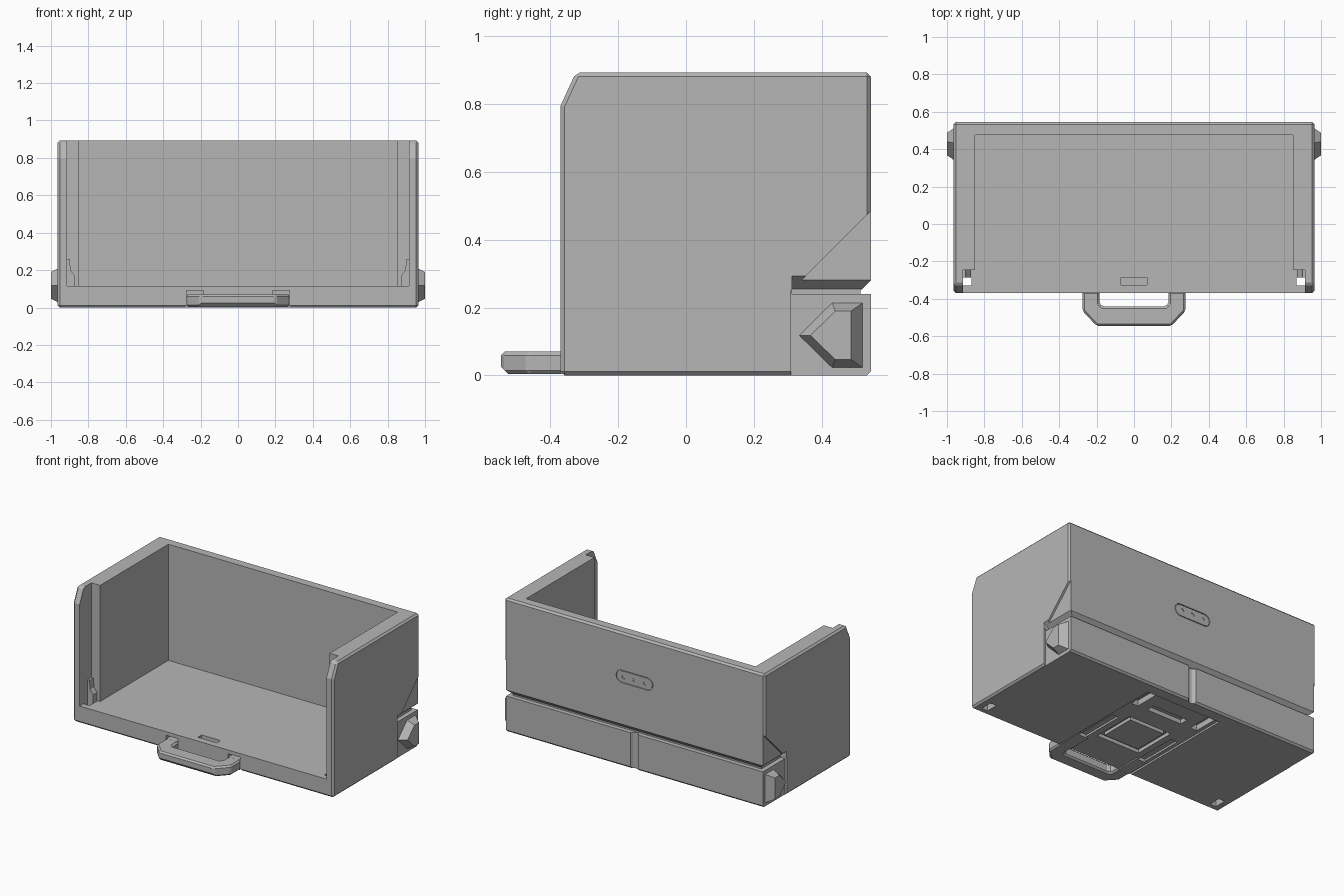
import bpy, bmesh, math
from mathutils import Vector

if "Cube" in bpy.data.objects:
    bpy.data.objects.remove(bpy.data.objects["Cube"], do_unlink=True)

grey = bpy.data.materials.new("plain grey")
grey.use_nodes = True
COLOUR = (0.47, 0.47, 0.47, 1)
grey.diffuse_color = COLOUR
grey.node_tree.nodes["Principled BSDF"].inputs["Base Color"].default_value = COLOUR


def finish(bm, name):
    bmesh.ops.recalc_face_normals(bm, faces=bm.faces)
    mesh = bpy.data.meshes.new(name)
    bm.to_mesh(mesh)
    bm.free()
    mesh.materials.append(grey)
    obj = bpy.data.objects.new(name, mesh)
    bpy.context.scene.collection.objects.link(obj)
    return obj


def prism(name, profile, axis, start, end):
    """Extrude a 2D profile along an axis; profile keeps the remaining axes in order."""
    bm = bmesh.new()
    verts = []
    for p in profile:
        co = list(p)
        co.insert(axis, start)
        verts.append(bm.verts.new(co))
    face = bm.faces.new(verts)
    moved = bmesh.ops.extrude_face_region(bm, geom=[face])["geom"]
    shift = Vector((0, 0, 0))
    shift[axis] = end - start
    bmesh.ops.translate(bm, vec=shift, verts=[g for g in moved if isinstance(g, bmesh.types.BMVert)])
    return finish(bm, name)


def box(name, x, y, z):
    return prism(name, [(x[0], y[0]), (x[1], y[0]), (x[1], y[1]), (x[0], y[1])], 2, *z)


def apply(obj, mod):
    bpy.context.view_layer.objects.active = obj
    bpy.ops.object.modifier_apply(modifier=mod.name)


def bevel(obj, width):
    mod = obj.modifiers.new("chamfer", "BEVEL")
    mod.width, mod.segments = width, 1
    mod.limit_method, mod.angle_limit = "ANGLE", math.radians(30)
    apply(obj, mod)


def cut(obj, cutter):
    cutter.hide_render = True
    mod = obj.modifiers.new("cut", "BOOLEAN")
    mod.operation, mod.solver, mod.object = "DIFFERENCE", "EXACT", cutter
    apply(obj, mod)
    bpy.data.objects.remove(cutter, do_unlink=True)


def pill(half, radius, z, steps=8):
    points = []
    for side, begin in ((1, -90), (-1, 90)):
        for i in range(steps + 1):
            a = math.radians(begin + 180 * i / steps)
            points.append((side * half + radius * math.cos(a), z + radius * math.sin(a)))
    return points


def circle(x, y, r, n=16):
    return [(x + r * math.cos(math.tau * i / n), y + r * math.sin(math.tau * i / n)) for i in range(n)]


# Bin body: side profile with clipped front corners, chamfered all round
body = prism("bin_body", [(-.37, 0), (.545, 0), (.545, .893), (-.325, .893), (-.37, .795)],
             0, -.965, .965)
bevel(body, .012)

# Open interior and the thinner front cheeks
cut(body, box("cavity", (-.85, .85), (-1, .477), (.115, 2)))
cut(body, box("front_rebate", (-.915, .915), (-1, -.245), (.115, 2)))

# Back groove above the lower band, and the round notch in the band
cut(body, prism("back_groove", [(.515, .24), (.6, .24), (.6, .335), (.515, .25)], 0, -2, 2))
cut(body, prism("back_notch", circle(0, .553, .03), 2, -1, .25))

for s in (-1, 1):
    # Slanted side recess and side groove
    cut(body, prism("side_recess", [(.31, -.1), (.31, .25), (.7, .64), (.7, -.1)], 0, s * .951, s * 2))
    cut(body, prism("side_groove", [(s * .92, .24), (s * 1.1, .24), (s * 1.1, .41), (s * .92, .255)],
                    1, .312, 1))
    # Latch hole through the floor, handle clip notch and runner slot
    cut(body, box("latch_hole", (s * .87, s * .915), (-.328, -.246), (-1, .2)))
    cut(body, box("clip_notch", (s * .185, s * .275), (-1, -.3), (.05, .09)))
    cut(body, box("runner_slot", (s * .205, s * .255), (.28, .45), (-1, .05)))
    cut(body, box("runner_slot", (s * .205, s * .255), (-.2, .1), (-1, .025)))

# Finger slot in the floor
cut(body, box("floor_slot", (-.07, .07), (-.325, -.285), (.07, .2)))

# Underside: shallow sliding channel, cross bar slot and square frame groove
cut(body, box("channel", (-.28, .28), (-1, .46), (-1, .012)))
cut(body, box("bar_slot", (-.13, .13), (.28, .34), (-1, .04)))
cut(body, box("frame_groove", (-.16, .16), (-.15, .15), (-1, .035)))
box("underside_block", (-.13, .13), (-.12, .12), (.014, .04))

# Pill shaped inlay in the back wall
cut(body, prism("inlay_seat", pill(.095, .042, .6), 1, .538, .6))
inlay = prism("back_inlay", pill(.095, .037, .6), 1, .537, .5445)
for x in (-.08, 0, .08):
    cut(inlay, prism("inlay_dot", circle(x, .6, .013), 1, .541, .6))

for s, side in ((-1, "right"), (1, "left")):
    # Spring latch behind each front cheek
    prism(side + "_latch", [(s * .918, .03), (s * .872, .03), (s * .872, .17), (s * .895, .2),
                            (s * .9, .26), (s * .918, .26)], 1, -.287, -.244)
    # Arrow shaped side boss, tapered outwards
    base = [(.33, .118), (.43, .217), (.525, .217), (.525, .02), (.43, .02)]
    tip = [(.367, .118), (.44, .19), (.487, .19), (.487, .047), (.44, .047)]
    bm = bmesh.new()
    rings = [[bm.verts.new((s * x, y, z)) for y, z in ring] for x, ring in ((.945, base), (1, tip))]
    for ring in rings:
        bm.faces.new(ring)
    for i in range(5):
        j = (i + 1) % 5
        bm.faces.new((rings[0][i], rings[0][j], rings[1][j], rings[1][i]))
    finish(bm, side + "_boss")

# Front pull handle with clipped corners
half = [(.275, -.36), (.275, -.465), (.2, -.545)]
inner = [(.185, -.36), (.185, -.425), (.17, -.44)]
loop = half + [(-x, y) for x, y in reversed(half)] + \
    [(-x, y) for x, y in inner] + list(reversed(inner))
handle = prism("pull_handle", loop, 2, .004, .07)
bevel(handle, .012)
# Undercut along the lower front edge of the handle
cut(handle, prism("handle_undercut", [(-.6, -.02), (-.6, .08), (-.5, -.02)], 0, -1, 1))

# Handle runners in the underside channel
for s, side in ((-1, "right"), (1, "left")):
    box(side + "_runner", (s * .19, s * .27), (-.37, -.2), (.004, .07))
